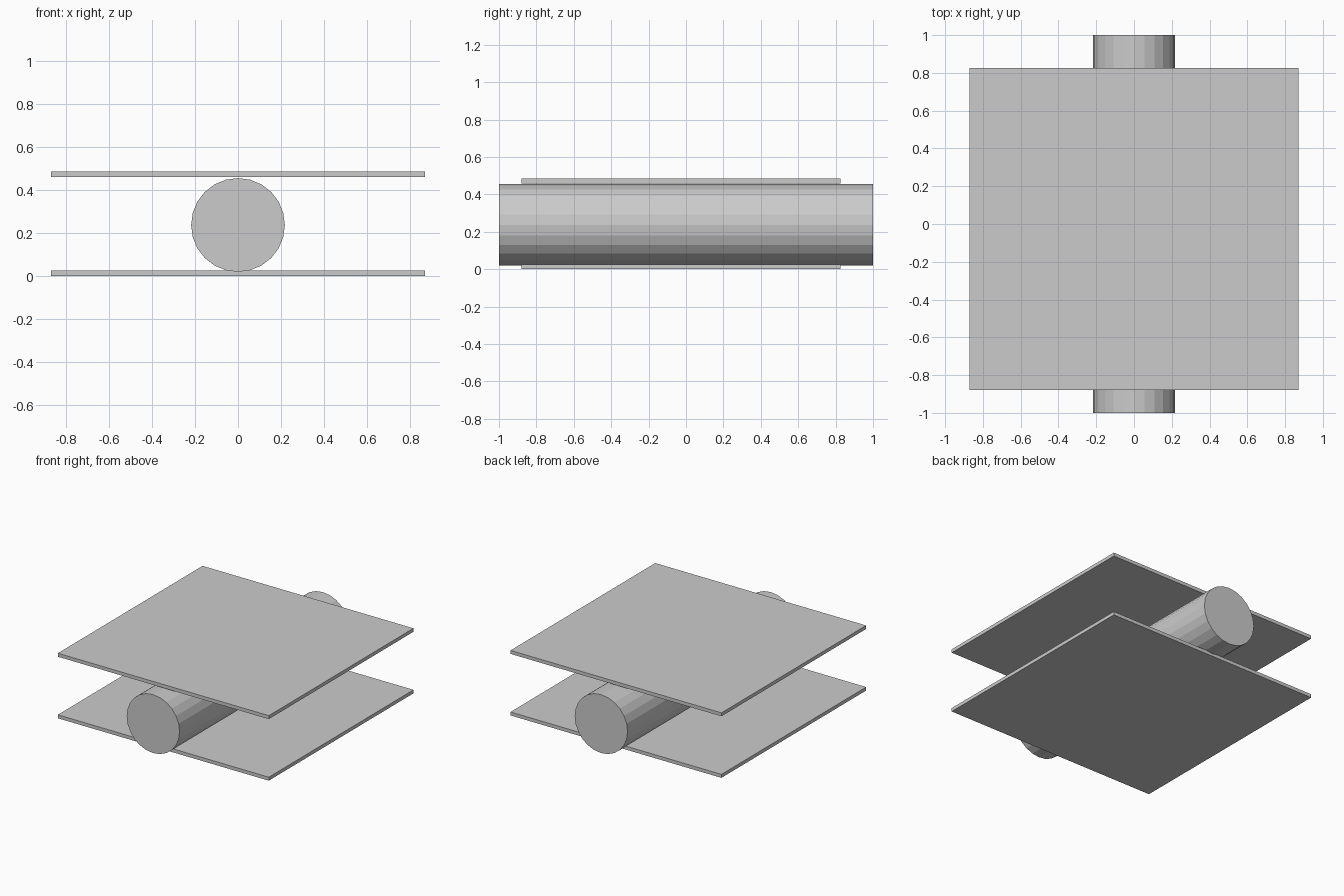
import bpy
from math import radians

if "Cube" in bpy.data.objects:
    bpy.data.objects.remove(bpy.data.objects["Cube"])

WIDTH, THICK = 1.74, 0.026
Y_FRONT, Y_BACK = -0.88, 0.825
HEIGHT = 0.485


def plate(name, z_bottom):
    bpy.ops.mesh.primitive_cube_add(
        size=1, location=(0, (Y_FRONT + Y_BACK) / 2, z_bottom + THICK / 2))
    ob = bpy.context.object
    ob.name = name
    ob.scale = (WIDTH, Y_BACK - Y_FRONT, THICK)
    bpy.ops.object.transform_apply(location=False, rotation=False, scale=True)


# Two thin square plates, one below and one above the roller
plate("bottom_plate", 0)
plate("top_plate", HEIGHT - THICK)

# Faceted roller lying front to back between the plates
bpy.ops.mesh.primitive_cylinder_add(
    vertices=24, radius=0.218, depth=2,
    location=(0, 0, 0.237), rotation=(radians(90), 0, 0))
bpy.context.object.name = "roller"
